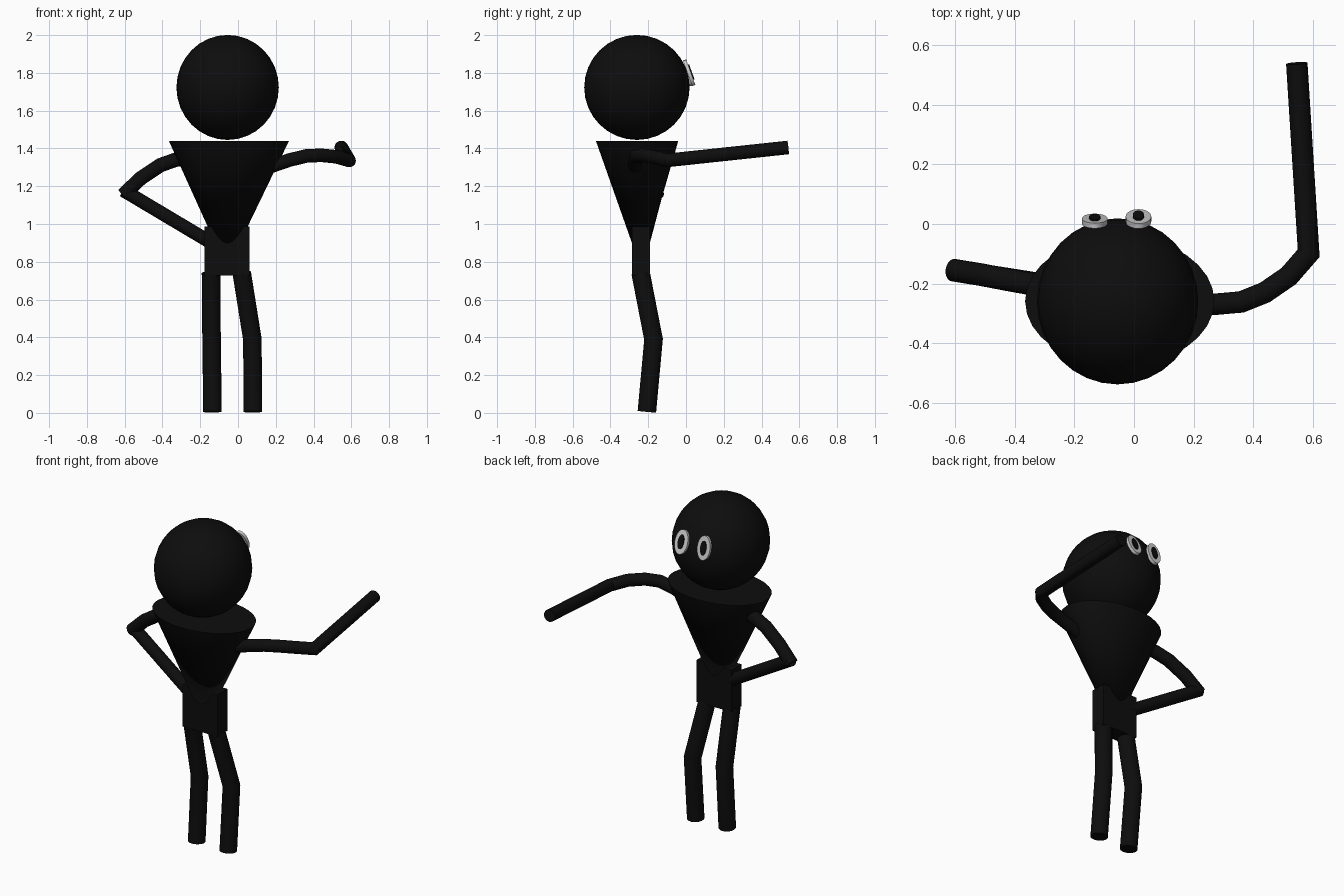
import bpy, bmesh, math
from mathutils import Vector, Matrix

if "Cube" in bpy.data.objects:
    bpy.data.objects.remove(bpy.data.objects["Cube"])


def material(name, v):
    m = bpy.data.materials.new(name)
    m.diffuse_color = (v, v, v, 1)
    m.use_nodes = True
    m.node_tree.nodes["Principled BSDF"].inputs["Base Color"].default_value = m.diffuse_color
    return m


BLACK = material("black", 0.004)
WHITE = material("white", 0.8)


def finish(bm, name, mat, smooth=True):
    bmesh.ops.recalc_face_normals(bm, faces=bm.faces)
    me = bpy.data.meshes.new(name)
    bm.to_mesh(me)
    bm.free()
    ob = bpy.data.objects.new(name, me)
    bpy.context.collection.objects.link(ob)
    me.materials.append(mat)
    if smooth:
        bpy.ops.object.select_all(action='DESELECT')
        ob.select_set(True)
        bpy.context.view_layer.objects.active = ob
        bpy.ops.object.shade_smooth_by_angle(angle=math.radians(35))
    return ob


def tube(name, points, r, sides=24):
    """Round tube along a path, mitred at the joints."""
    pts = [Vector(p) for p in points]
    dirs = [(b - a).normalized() for a, b in zip(pts, pts[1:])]
    bm = bmesh.new()
    u = dirs[0].orthogonal().normalized()
    w = dirs[0].cross(u)
    ring = [pts[0] + r * (u * math.cos(a) + w * math.sin(a))
            for a in (2 * math.pi * i / sides for i in range(sides))]
    prev = [bm.verts.new(p) for p in ring]
    bm.faces.new(prev)
    for i, d in enumerate(dirs):
        nxt = dirs[i + 1] if i + 1 < len(dirs) else d
        n = (d + nxt).normalized()
        ring = [p + d * ((pts[i + 1] - p).dot(n) / d.dot(n)) for p in ring]
        cur = [bm.verts.new(p) for p in ring]
        for k in range(sides):
            j = (k + 1) % sides
            bm.faces.new((prev[k], prev[j], cur[j], cur[k]))
        prev = cur
    bm.faces.new(prev)
    return finish(bm, name, BLACK)


def disc(name, loc, tilt, rx, rz, depth, mat):
    """Oval disc facing the back, leaning up by tilt degrees."""
    bm = bmesh.new()
    m = (Matrix.Translation(loc) @ Matrix.Rotation(math.radians(tilt - 90), 4, 'X')
         @ Matrix.Diagonal((rx, rz, depth, 1)))
    bmesh.ops.create_cone(bm, cap_ends=True, segments=32, radius1=1, radius2=1,
                          depth=1, matrix=m)
    return finish(bm, name, mat)


# head
bm = bmesh.new()
bmesh.ops.create_uvsphere(bm, u_segments=32, v_segments=16, radius=1,
                          matrix=Matrix.Translation((-0.055, -0.26, 1.723))
                          @ Matrix.Diagonal((0.271, 0.279, 0.278, 1)))
finish(bm, "head", BLACK)

# torso: upside-down oval cone with its tip inside the pelvis
bm = bmesh.new()
rim = [bm.verts.new((-0.048 + 0.318 * math.cos(a), -0.259 + 0.218 * math.sin(a), 1.44))
       for a in (2 * math.pi * i / 32 for i in range(32))]
tip = bm.verts.new((-0.058, -0.237, 0.76))
bm.faces.new(rim)
for i in range(32):
    bm.faces.new((rim[i], rim[(i + 1) % 32], tip))
finish(bm, "torso", BLACK)

# pelvis
bm = bmesh.new()
bmesh.ops.create_cube(bm, size=1, matrix=Matrix.Translation((-0.058, -0.238, 0.857))
                      @ Matrix.Diagonal((0.237, 0.096, 0.257, 1)))
finish(bm, "pelvis", BLACK, smooth=False)

# legs: hip, knee and foot x for each side
for side, xs in (("left", (-0.143, -0.14, -0.135)), ("right", (0.02, 0.076, 0.079))):
    tube(side + "_leg", [(xs[0], -0.24, 0.74), (xs[1], -0.172, 0.39),
                         (xs[2], -0.207, 0.006)], 0.049)

# outstretched arm
tube("right_arm", [(0.16, -0.27, 1.30), (0.27, -0.27, 1.338), (0.36, -0.262, 1.36),
                   (0.44, -0.23, 1.364), (0.52, -0.175, 1.356), (0.587, -0.098, 1.337),
                   (0.547, 0.54, 1.405)], 0.036)

# arm with hand on hip
tube("left_upper_arm", [(-0.22, -0.225, 1.35), (-0.325, -0.205, 1.342),
                        (-0.41, -0.19, 1.312), (-0.515, -0.17, 1.242),
                        (-0.607, -0.155, 1.155)], 0.038)
tube("left_forearm", [(-0.605, -0.155, 1.177), (-0.16, -0.225, 0.912)], 0.036)

# eyes on the back-facing side of the head
for side, x, y, z, tilt in (("left", -0.132, 0.010, 1.80, 13), ("right", 0.015, 0.017, 1.80, 20)):
    n = Vector((0, math.cos(math.radians(tilt)), math.sin(math.radians(tilt))))
    c = Vector((x, y, z))
    disc(side + "_eye", c, tilt, 0.043, 0.071, 0.018, WHITE)
    disc(side + "_pupil", c + n * 0.006, tilt, 0.019, 0.042, 0.018, BLACK)
